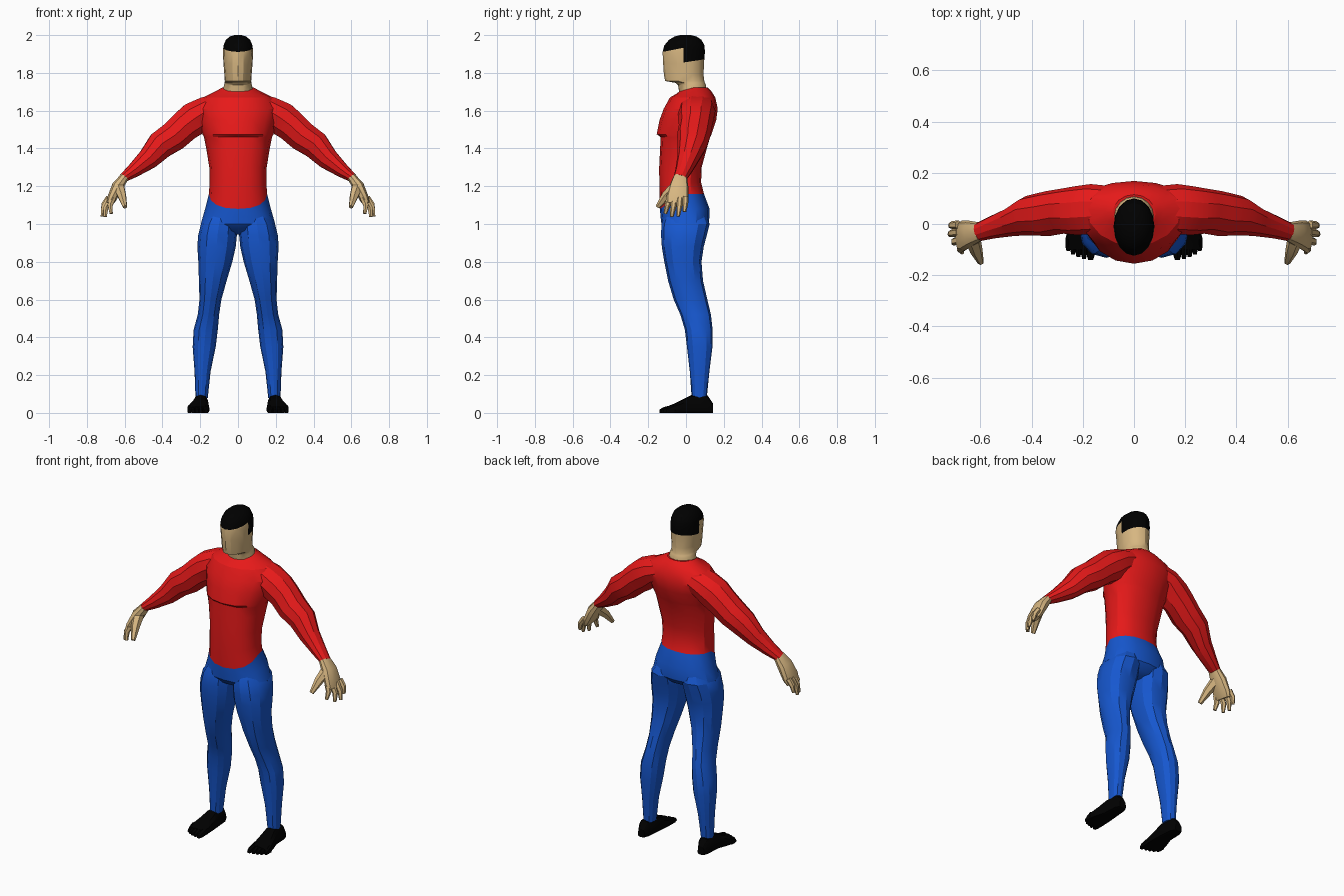
import bpy, bmesh, math
from mathutils import Vector


def material(name, rgb):
    m = bpy.data.materials.new(name)
    m.diffuse_color = (*rgb, 1)
    return m


RED = material("shirt red", (0.80, 0.01, 0.01))
BLUE = material("trouser blue", (0.008, 0.095, 0.62))
SKIN = material("skin tan", (0.68, 0.47, 0.22))
BLACK = material("black", (0.0, 0.0, 0.0))


def loft(name, rings, mats, band_mat=lambda i: 0, cuts=(), face_rule=None, angle=28):
    """Skin a list of equal-sized point rings, cap both ends."""
    bm = bmesh.new()
    vr = [[bm.verts.new(p) for p in r] for r in rings]
    n = len(vr[0])
    for i in range(len(vr) - 1):
        for j in range(n):
            k = (j + 1) % n
            f = bm.faces.new((vr[i][j], vr[i][k], vr[i + 1][k], vr[i + 1][j]))
            f.material_index = band_mat(i)
    bm.faces.new(vr[0]).material_index = band_mat(0)
    bm.faces.new(vr[-1]).material_index = band_mat(len(vr) - 2)
    for co, no in cuts:
        bmesh.ops.bisect_plane(bm, geom=bm.verts[:] + bm.edges[:] + bm.faces[:],
                               plane_co=co, plane_no=no)
    if face_rule:
        for f in bm.faces:
            f.material_index = face_rule(f.calc_center_median())
    bmesh.ops.recalc_face_normals(bm, faces=bm.faces[:])
    me = bpy.data.meshes.new(name)
    bm.to_mesh(me)
    bm.free()
    for m in mats:
        me.materials.append(m)
    me.shade_smooth()
    me.set_sharp_from_angle(angle=math.radians(angle))
    ob = bpy.data.objects.new(name, me)
    bpy.context.collection.objects.link(ob)
    return ob


def spow(v, e):
    return math.copysign(abs(v) ** e, v)


def level(z, hw, yf, yc, yb, drop=0.0, e=1.0, xc=0.0, n=16):
    """Horizontal section: front/back depth differ, drop lowers the front."""
    pts = []
    for k in range(n):
        a = 2 * math.pi * k / n
        c, s = spow(math.cos(a), e), spow(math.sin(a), e)
        y = yc + s * ((yb - yc) if s > 0 else (yc - yf))
        pts.append(Vector((xc + hw * c, y, z - drop * max(0, -s))))
    return pts


def tube(path, sx, n=10, e=1.0):
    """Sections along a path; each row is x, y, z, half width in y, half thickness."""
    P = [Vector((sx * p[0], p[1], p[2])) for p in path]
    rings = []
    for i, p in enumerate(P):
        t = (P[min(i + 1, len(P) - 1)] - P[max(i - 1, 0)]).normalized()
        u = Vector((0, 1, 0))
        u = (u - t * u.dot(t)).normalized()
        v = t.cross(u)
        a, b = path[i][3:5]
        rings.append([p + u * a * spow(math.cos(w), e) + v * b * spow(math.sin(w), e)
                      for w in (2 * math.pi * k / n for k in range(n))])
    return rings


# Torso: shirt above the dipped waist ring, trousers below
torso = [
    (1.722, 0.084, -0.035, 0.04, 0.115, 0.02, 1),
    (1.705, 0.115, -0.05, 0.05, 0.133, 0.015, 1),
    (1.67, 0.185, -0.085, 0.06, 0.155, 0, 1),
    (1.61, 0.225, -0.118, 0.06, 0.168, 0, 1),
    (1.55, 0.21, -0.14, 0.04, 0.16, 0, 1.05),
    (1.475, 0.188, -0.155, 0.01, 0.135, 0, 1),
    (1.46, 0.180, -0.134, 0.0, 0.128, 0, 0.9),
    (1.40, 0.168, -0.137, 0.0, 0.11, 0, 0.9),
    (1.30, 0.152, -0.142, -0.01, 0.083, 0, 0.88),
    (1.22, 0.15, -0.141, -0.02, 0.08, 0.03, 0.88),
    (1.16, 0.154, -0.138, -0.02, 0.095, 0.08, 0.88),
    (1.08, 0.174, -0.135, 0.0, 0.125, 0.04, 0.85),
    (1.0, 0.197, -0.130, 0.0, 0.122, 0, 0.85),
    (0.965, 0.16, -0.10, 0.0, 0.09, 0, 0.9),
    (0.945, 0.05, -0.05, 0.0, 0.04, 0, 1),
]
loft("torso", [level(*r) for r in torso], [RED, BLUE], lambda i: 0 if i < 10 else 1)

# Neck and head, hair coloured above a stepped hairline
head = [
    (1.69, 0.082, -0.035, 0.03, 0.11),
    (1.735, 0.074, -0.042, 0.03, 0.106),
    (1.747, 0.071, -0.055, 0.02, 0.1),
    (1.757, 0.070, -0.11, 0.0, 0.097),
    (1.79, 0.072, -0.117, 0.0, 0.093),
    (1.85, 0.077, -0.121, 0.0, 0.095),
    (1.91, 0.080, -0.124, -0.01, 0.1),
    (1.945, 0.077, -0.115, -0.01, 0.098),
    (1.975, 0.064, -0.09, -0.005, 0.082),
    (1.993, 0.042, -0.06, 0, 0.055),
    (2.0, 0.018, -0.03, 0, 0.025),
]


def over_brow(c):
    return c.z > 1.912 + 0.2 * (c.y + 0.12)


def over_nape(c):
    return c.y > -0.014 and c.z > 1.855 + 0.15 * (c.y + 0.014)


loft("head", [level(*r) for r in head], [SKIN, BLACK],
     cuts=[((0, -0.12, 1.912), (0, -0.2, 1)), ((0, -0.014, 1.855), (0, -0.15, 1)),
           ((0, -0.014, 0), (0, 1, 0))],
     face_rule=lambda c: int(over_brow(c) or over_nape(c)))

# Leg rows: z, inner x, outer x, front y, back y
leg = [
    (1.05, 0.02, 0.16, -0.11, 0.105),
    (1.0, 0.004, 0.196, -0.13, 0.125), (0.94, 0.006, 0.211, -0.132, 0.11),
    (0.88, 0.012, 0.215, -0.128, 0.094), (0.80, 0.03, 0.21, -0.115, 0.082),
    (0.70, 0.06, 0.207, -0.095, 0.09), (0.60, 0.088, 0.204, -0.065, 0.113),
    (0.52, 0.1, 0.213, -0.03, 0.132), (0.44, 0.107, 0.235, -0.006, 0.141),
    (0.35, 0.118, 0.24, 0.005, 0.14), (0.22, 0.145, 0.23, 0.02, 0.124),
    (0.08, 0.16, 0.225, 0.03, 0.11),
]
arm = [
    (0.06, 0.06, 1.64, 0.085, 0.062), (0.165, 0.058, 1.60, 0.098, 0.08),
    (0.23, 0.052, 1.558, 0.095, 0.094), (0.28, 0.05, 1.52, 0.088, 0.088),
    (0.34, 0.04, 1.465, 0.088, 0.084), (0.41, 0.033, 1.418, 0.078, 0.078),
    (0.475, 0.01, 1.345, 0.058, 0.06), (0.55, -0.012, 1.285, 0.045, 0.04),
    (0.61, -0.032, 1.242, 0.036, 0.024),
]
palm = [
    (0.6, -0.03, 1.25, 0.036, 0.024), (0.637, -0.037, 1.2, 0.05, 0.032),
    (0.668, -0.046, 1.135, 0.06, 0.026), (0.682, -0.05, 1.105, 0.054, 0.018),
]
# Finger rows: base, middle, tip
fingers = [
    ((0.685, -0.003, 1.14), (0.71, -0.004, 1.105), (0.717, -0.008, 1.065)),
    ((0.683, -0.032, 1.135), (0.711, -0.036, 1.09), (0.719, -0.042, 1.04)),
    ((0.675, -0.062, 1.13), (0.7, -0.068, 1.085), (0.703, -0.076, 1.038)),
    ((0.662, -0.088, 1.135), (0.677, -0.098, 1.1), (0.671, -0.11, 1.055)),
    ((0.632, -0.05, 1.2), (0.615, -0.105, 1.15), (0.598, -0.15, 1.09)),
]
# Foot rows: y, inner x, outer x, top z
foot = [
    (0.143, 0.178, 0.222, 0.05), (0.115, 0.163, 0.235, 0.092), (0.03, 0.155, 0.24, 0.095),
    (-0.02, 0.151, 0.258, 0.07), (-0.06, 0.15, 0.268, 0.05), (-0.1, 0.153, 0.262, 0.034),
]
toes = [(0.169, -0.14, 0.016), (0.195, -0.136, 0.012), (0.217, -0.129, 0.012),
        (0.238, -0.12, 0.011), (0.257, -0.106, 0.011)]


def foot_ring(y, xi, xo, top, sx, n=12):
    """Upright section with a flat sole."""
    pts = []
    for k in range(n):
        a = 2 * math.pi * k / n
        z = top * (0.3 + 0.7 * spow(math.sin(a), 0.8)) if math.sin(a) > 0 else \
            top * 0.3 * (1 - abs(math.sin(a)) ** 0.3)
        pts.append(Vector((sx * ((xi + xo) / 2 + (xo - xi) / 2 * spow(math.cos(a), 0.7)), y, z)))
    return pts


for side, sx in (("left", 1), ("right", -1)):
    loft(side + "_leg", [level(z, (xo - xi) / 2, yf, (yf + yb) / 2, yb, 0, 0.9,
                               sx * (xi + xo) / 2, 12) for z, xi, xo, yf, yb in leg], [BLUE])
    loft(side + "_sleeve", tube(arm, sx, 10), [RED])
    loft(side + "_palm", tube(palm, sx, 10, 0.8), [SKIN])
    for i, f in enumerate(fingers):
        r, taper = (0.025, (1.3, 1, 0.5)) if i == 4 else (0.0155, (1.1, 1, 0.6))
        rows = [(*p, r * s, r * s) for p, s in zip(f, taper)]
        loft(f"{side}_finger_{i + 1}", tube(rows, sx, 6), [SKIN])
    loft(side + "_foot", [foot_ring(*r, sx) for r in foot], [BLACK])
    for i, (x, y, r) in enumerate(toes):
        rows = [(-0.06, 1, 0.045), (y + 0.02, 1, 0.03), (y, 0.6, 0.018)]
        loft(f"{side}_toe_{i + 1}", [foot_ring(yy, x - r * s, x + r * s, t, sx, 8)
                                     for yy, s, t in rows], [BLACK])
